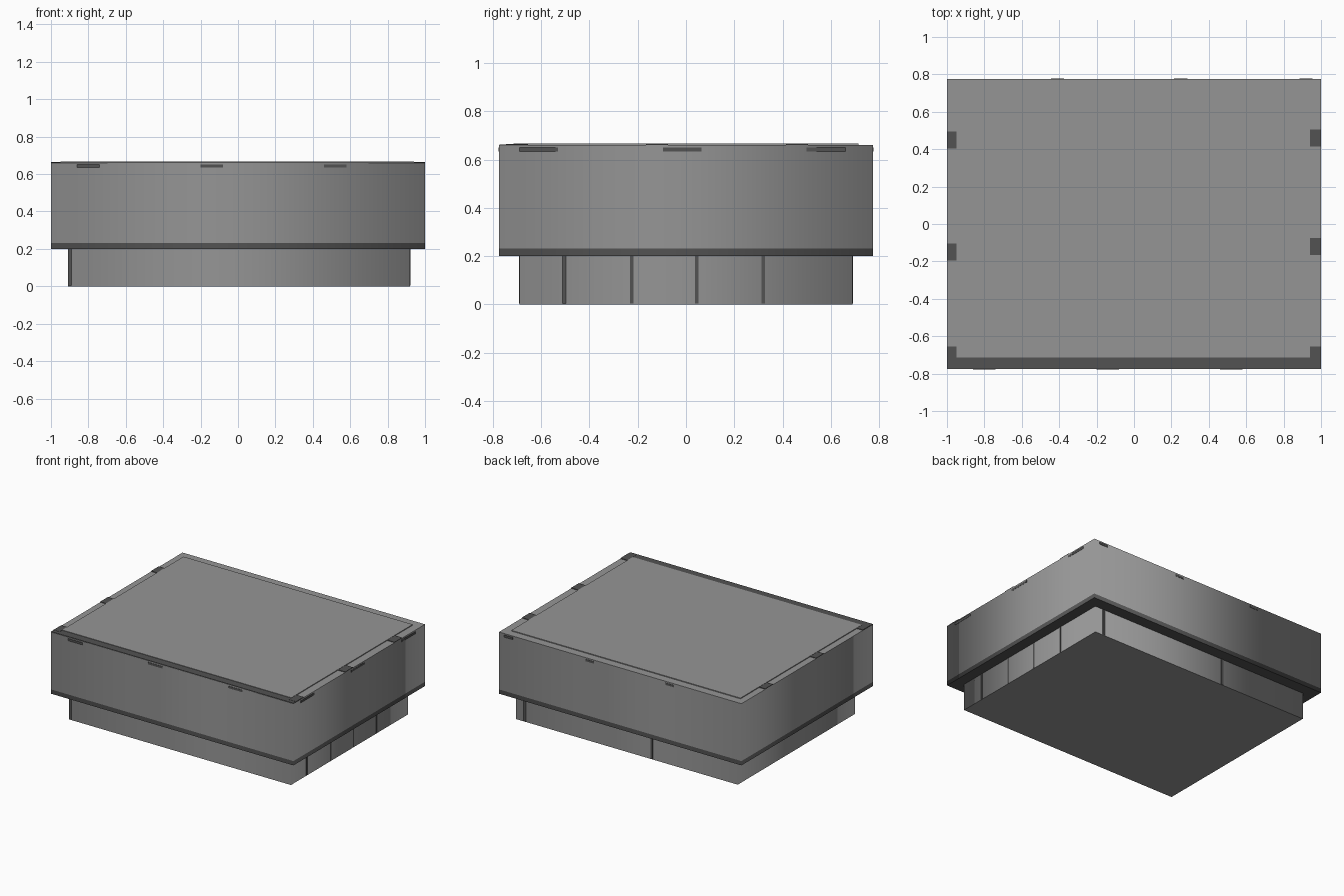
import bpy, bmesh

if "Cube" in bpy.data.objects:
    bpy.data.objects.remove(bpy.data.objects["Cube"])


def material(name, v):
    m = bpy.data.materials.new(name)
    m.diffuse_color = (v, v, v, 1)
    m.use_nodes = True
    m.node_tree.nodes["Principled BSDF"].inputs["Base Color"].default_value = m.diffuse_color
    return m


GREY = material("fabric grey", 0.30)
DARK = material("dark trim", 0.085)


def box(name, x0, x1, y0, y1, z0, z1, mat, soft=False):
    """Box; soft rounds the shading around the vertical corners only."""
    bm = bmesh.new()
    bmesh.ops.create_cube(bm, size=1)
    for v in bm.verts:
        v.co.x = x1 if v.co.x > 0 else x0
        v.co.y = y1 if v.co.y > 0 else y0
        v.co.z = z1 if v.co.z > 0 else z0
    bm.normal_update()
    for f in bm.faces:
        f.smooth = soft and abs(f.normal.z) < 0.5
    if soft:
        for e in bm.edges:
            if abs(e.verts[0].co.z - e.verts[1].co.z) < 1e-6:
                e.smooth = False
    me = bpy.data.meshes.new(name)
    bm.to_mesh(me)
    bm.free()
    me.materials.append(mat)
    ob = bpy.data.objects.new(name, me)
    bpy.context.collection.objects.link(ob)
    return ob


# Main volumes: recessed plinth, trim band, cushion body, raised top panel
box("plinth", -0.91, 0.92, -0.69, 0.69, 0, 0.2, GREY, True)
box("lower_trim_band", -1, 1, -0.775, 0.775, 0.2, 0.232, DARK, True)
box("cushion_body", -1, 1, -0.775, 0.775, 0.232, 0.66, GREY, True)
box("top_panel", -0.95, 0.94, -0.715, 0.715, 0.66, 0.666, GREY)

# Dark strip along the front of the top
box("front_top_strip", -1, 1, -0.773, -0.715, 0.66, 0.663, DARK)

# Small dark tabs on the top side edges
for y in (0.45, -0.15, -0.70):
    box("left_top_tab", -1, -0.95, y - 0.045, y + 0.045, 0.66, 0.6645, DARK)
for y in (0.46, -0.12, -0.70):
    box("right_top_tab", 0.94, 1, y - 0.045, y + 0.045, 0.66, 0.6645, DARK)

# Tabs under the top rim of each side
for x in (-0.80, -0.14, 0.52):
    box("front_tab", x - 0.06, x + 0.06, -0.777, -0.77, 0.634, 0.65, DARK)
for x in (0.92, 0.25, -0.41):
    box("back_tab", x - 0.035, x + 0.035, 0.77, 0.777, 0.634, 0.65, DARK)
for y in (-0.61, -0.015, 0.58):
    box("right_tab", 0.995, 1.001, y - 0.08, y + 0.08, 0.634, 0.65, DARK)

# Narrow seams on the plinth
for y in (-0.505, -0.225, 0.045, 0.32):
    box("right_seam", 0.915, 0.922, y - 0.007, y + 0.007, 0.003, 0.2, DARK)
for x in (0.845, -0.2):
    box("back_seam", x - 0.01, x + 0.01, 0.685, 0.692, 0.003, 0.2, DARK)
box("front_seam", -0.908, -0.89, -0.692, -0.685, 0.003, 0.2, DARK)
